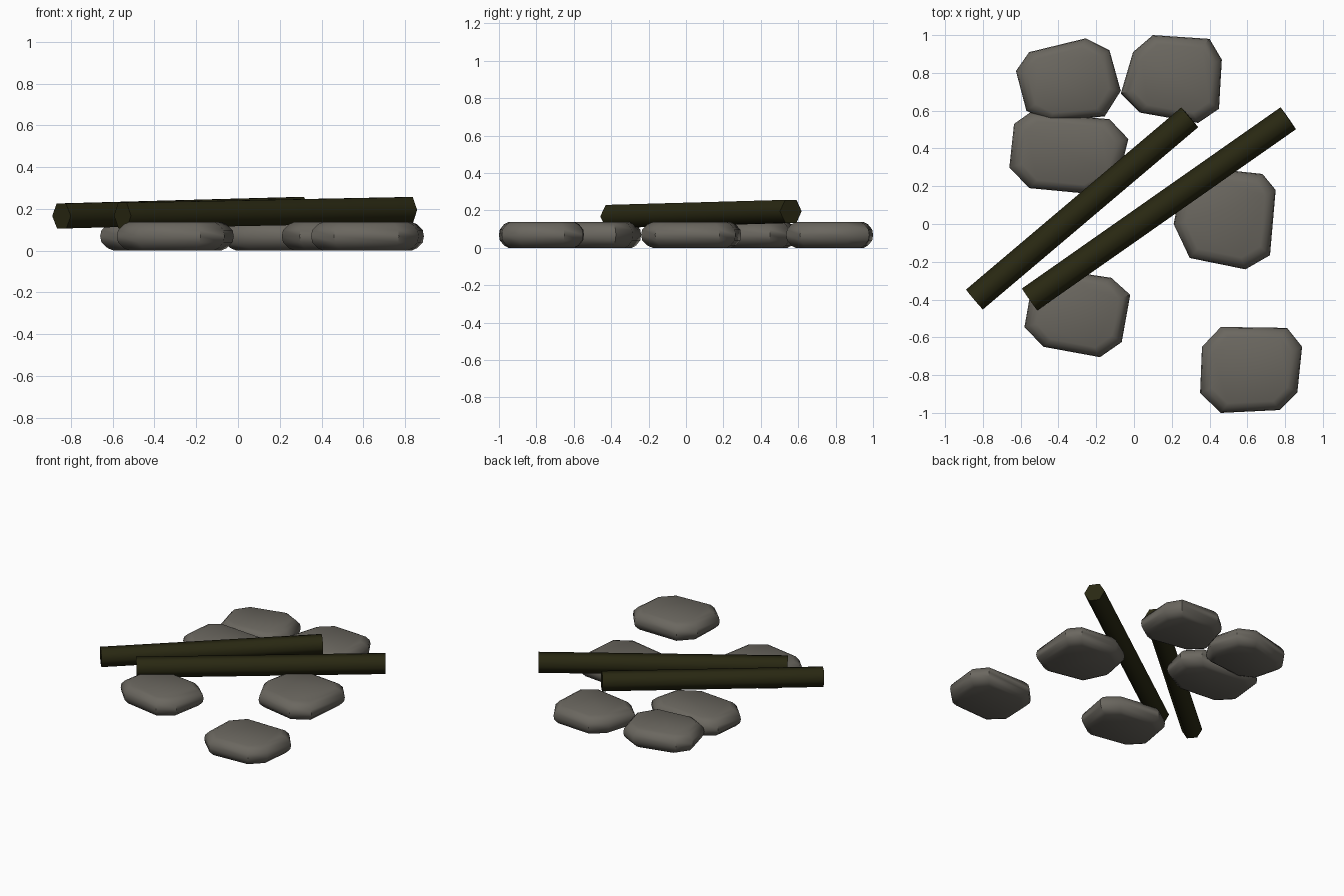
import bpy, bmesh, math
from mathutils import Vector

if "Cube" in bpy.data.objects:
    bpy.data.objects.remove(bpy.data.objects["Cube"])


def material(name, rgb):
    m = bpy.data.materials.new(name)
    m.diffuse_color = (*rgb, 1)
    m.use_nodes = True
    m.node_tree.nodes["Principled BSDF"].inputs["Base Color"].default_value = m.diffuse_color
    return m


STONE = material("grey stone", (0.145, 0.135, 0.115))
BARK = material("dark olive bark", (0.022, 0.021, 0.006))


def finish(bm, name, mat, angle):
    bmesh.ops.recalc_face_normals(bm, faces=bm.faces)
    me = bpy.data.meshes.new(name)
    bm.to_mesh(me)
    bm.free()
    me.materials.append(mat)
    ob = bpy.data.objects.new(name, me)
    bpy.context.collection.objects.link(ob)
    bpy.ops.object.select_all(action='DESELECT')
    ob.select_set(True)
    bpy.context.view_layer.objects.active = ob
    bpy.ops.object.shade_smooth_by_angle(angle=math.radians(angle))
    return ob


# Rounded edge of a stone: (height, scale of the outline)
PROFILE = [(0, 0.78), (0.012, 0.88), (0.04, 0.98), (0.069, 1.0),
           (0.098, 0.98), (0.126, 0.88), (0.138, 0.78)]


def stone(name, outline):
    bm = bmesh.new()
    c = sum((Vector(p) for p in outline), Vector((0, 0))) / len(outline)
    rings = []
    for z, s in PROFILE:
        pts = [c + (Vector(p) - c) * s for p in outline]
        rings.append([bm.verts.new((p.x, p.y, z)) for p in pts])
    n = len(outline)
    for a, b in zip(rings, rings[1:]):
        for i in range(n):
            j = (i + 1) % n
            bm.faces.new((a[i], a[j], b[j], b[i]))
    bm.faces.new(rings[0])
    bm.faces.new(rings[-1])
    finish(bm, name, STONE, 40)


def log(name, start, end, r):
    # six-sided log, flat side up
    bm = bmesh.new()
    start, end = Vector(start), Vector(end)
    d = (end - start).normalized()
    side = d.cross(Vector((0, 0, 1))).normalized()
    up = side.cross(d)
    rings = []
    for p in (start, end):
        rings.append([bm.verts.new(p + side * r * math.cos(k * math.pi / 3)
                                   + up * r * math.sin(k * math.pi / 3))
                      for k in range(6)])
    a, b = rings
    for i in range(6):
        j = (i + 1) % 6
        bm.faces.new((a[i], a[j], b[j], b[i]))
    bm.faces.new(a)
    bm.faces.new(b)
    finish(bm, name, BARK, 65)


# Flat stones
stone("stone_back_left", [(-.625, .81), (-.555, .91), (-.255, .983), (-.13, .92),
                          (-.07, .705), (-.155, .57), (-.45, .54), (-.57, .60)])
stone("stone_back_right", [(-.07, .69), (-.005, .91), (.10, 1.0), (.40, .98),
                           (.465, .87), (.45, .61), (.34, .535), (.03, .59)])
stone("stone_middle_left", [(-.66, .30), (-.635, .53), (-.55, .59), (-.13, .555),
                            (-.03, .45), (-.08, .25), (-.24, .16), (-.555, .19)])
stone("stone_middle_right", [(.68, .265), (.75, .18), (.72, -.165), (.59, -.24),
                             (.295, -.18), (.21, 0), (.25, .2), (.40, .295)])
stone("stone_front_left", [(-.12, -.285), (-.02, -.375), (-.065, -.625), (-.18, -.705),
                           (-.48, -.65), (-.58, -.545), (-.54, -.32), (-.42, -.24)])
stone("stone_front_right", [(.46, -.545), (.81, -.55), (.89, -.65), (.865, -.89),
                            (.77, -.985), (.46, -1.0), (.35, -.895), (.36, -.65)])

# Two logs lying across the stones
log("log_back", (-.845, -.40, .166), (.295, .565, .197), .069)
log("log_front", (-.553, -.40, .168), (.817, .56, .195), .071)
